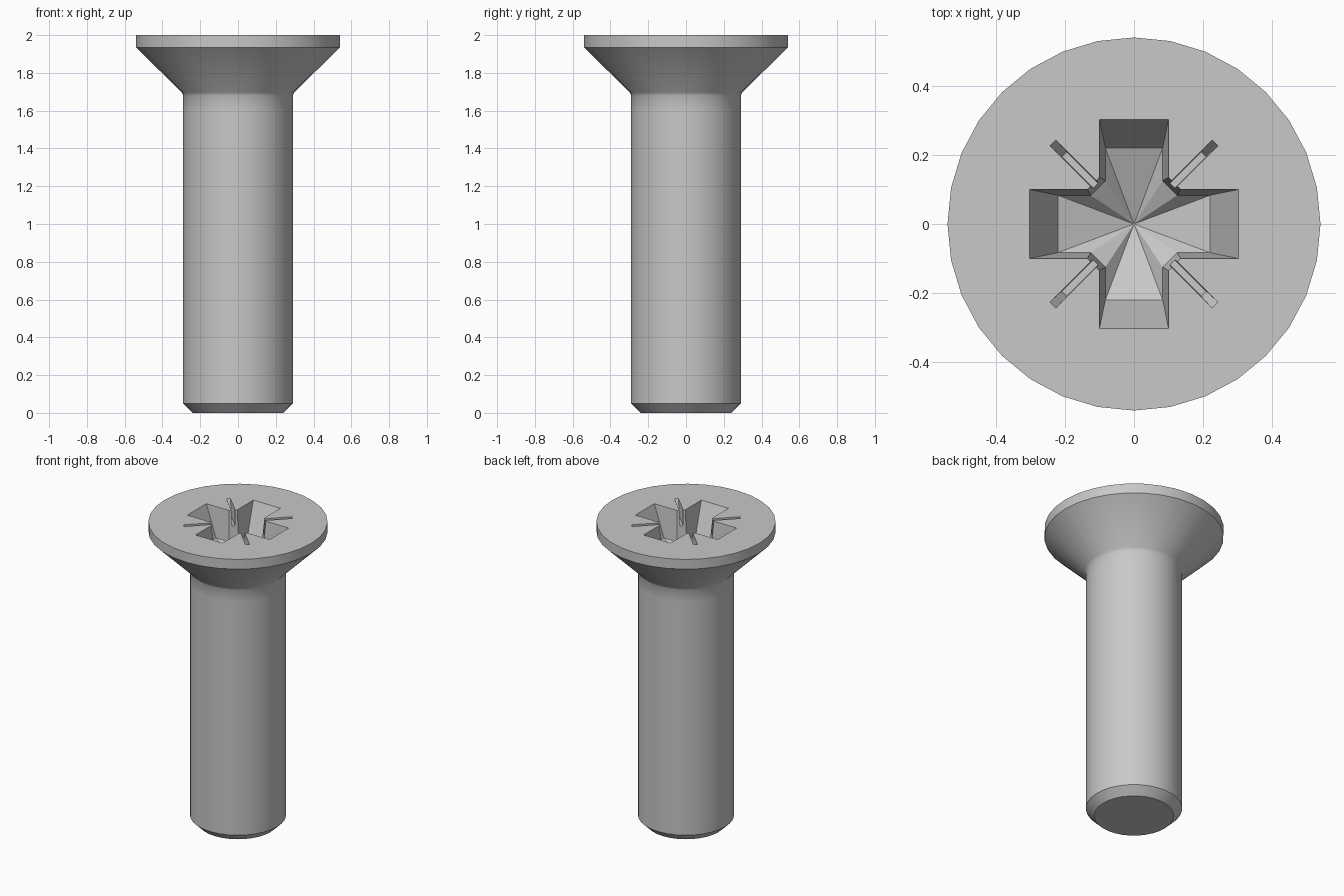
import bpy, bmesh
from math import pi, radians
from mathutils import Matrix, Vector

if "Cube" in bpy.data.objects:
    bpy.data.objects.remove(bpy.data.objects["Cube"], do_unlink=True)

SIDES = 32
TOP = 2.0

steel = bpy.data.materials.new("plain_steel_grey")
steel.use_nodes = True
grey = (0.58, 0.58, 0.58, 1)
steel.diffuse_color = grey
steel.node_tree.nodes["Principled BSDF"].inputs["Base Color"].default_value = grey


def finish(name, bm):
    bmesh.ops.recalc_face_normals(bm, faces=bm.faces)
    mesh = bpy.data.meshes.new(name)
    bm.to_mesh(mesh)
    bm.free()
    mesh.materials.append(steel)
    obj = bpy.data.objects.new(name, mesh)
    bpy.context.collection.objects.link(obj)
    return obj


def loft(bm, rings):
    """Skin matching rings of points; the first and last rings stay open."""
    loops = [[bm.verts.new(p) for p in ring] for ring in rings]
    for a, b in zip(loops, loops[1:]):
        for i in range(len(a)):
            j = (i + 1) % len(a)
            bm.faces.new((a[i], a[j], b[j], b[i]))
    return loops


def circle(radius, z):
    return [Matrix.Rotation(2 * pi * i / SIDES, 3, "Z") @ Vector((radius, 0, z))
            for i in range(SIDES)]


def cross(reach, half, corner, z):
    """Four-armed outline with chamfered inner corners."""
    arm = [(corner, -half), (reach, -half), (reach, half), (corner, half)]
    return [Matrix.Rotation(k * pi / 2, 3, "Z") @ Vector((x, y, z))
            for k in range(4) for x, y in arm]


# Screw body: chamfered tip, shank, softened neck, countersunk head
bm = bmesh.new()
profile = [(0.24, 0), (0.29, 0.05), (0.29, 1.6), (0.29, 1.68),
           (0.298, 1.697), (0.54, 1.935), (0.54, TOP)]
loops = loft(bm, [circle(r, z) for r, z in profile])
bm.faces.new(loops[0])
bm.faces.new(loops[-1])
screw = finish("countersunk_screw", bm)

# Cutter for the tapered cross recess with a shallow pointed floor
bm = bmesh.new()
loops = loft(bm, [cross(0.303, 0.1, 0.135, TOP + 0.05),
                  cross(0.303, 0.1, 0.135, TOP),
                  cross(0.22, 0.083, 0.125, TOP - 0.2)])
bm.faces.new(loops[0])
apex = bm.verts.new((0, 0, TOP - 0.29))
floor = loops[-1]
for i, v in enumerate(floor):
    bm.faces.new((v, floor[(i + 1) % len(floor)], apex))
cutters = [finish("recess_cutter", bm)]

# Cutters for the four thin diagonal slots
for k in range(4):
    bm = bmesh.new()
    turn = Matrix.Rotation(radians(45 + 90 * k), 3, "Z")
    rings = []
    for outer, half, z in [(0.332, 0.012, TOP + 0.05), (0.332, 0.012, TOP),
                           (0.285, 0.01, TOP - 0.1)]:
        rings.append([turn @ Vector((x, y, z)) for x, y in
                      [(0.12, -half), (outer, -half), (outer, half), (0.12, half)]])
    loops = loft(bm, rings)
    bm.faces.new(loops[0])
    bm.faces.new(loops[-1])
    cutters.append(finish("slot_cutter", bm))

# Cut the recess, then discard the cutters
bpy.context.view_layer.objects.active = screw
for cutter in cutters:
    cutter.hide_render = True
    mod = screw.modifiers.new("cut", "BOOLEAN")
    mod.operation = "DIFFERENCE"
    mod.solver = "EXACT"
    mod.object = cutter
    bpy.ops.object.modifier_apply(modifier=mod.name)
for cutter in cutters:
    bpy.data.objects.remove(cutter, do_unlink=True)

# Smooth the round surfaces and keep the rims crisp
for obj in bpy.context.selected_objects:
    obj.select_set(False)
screw.select_set(True)
bpy.ops.object.shade_smooth_by_angle(angle=radians(30))
